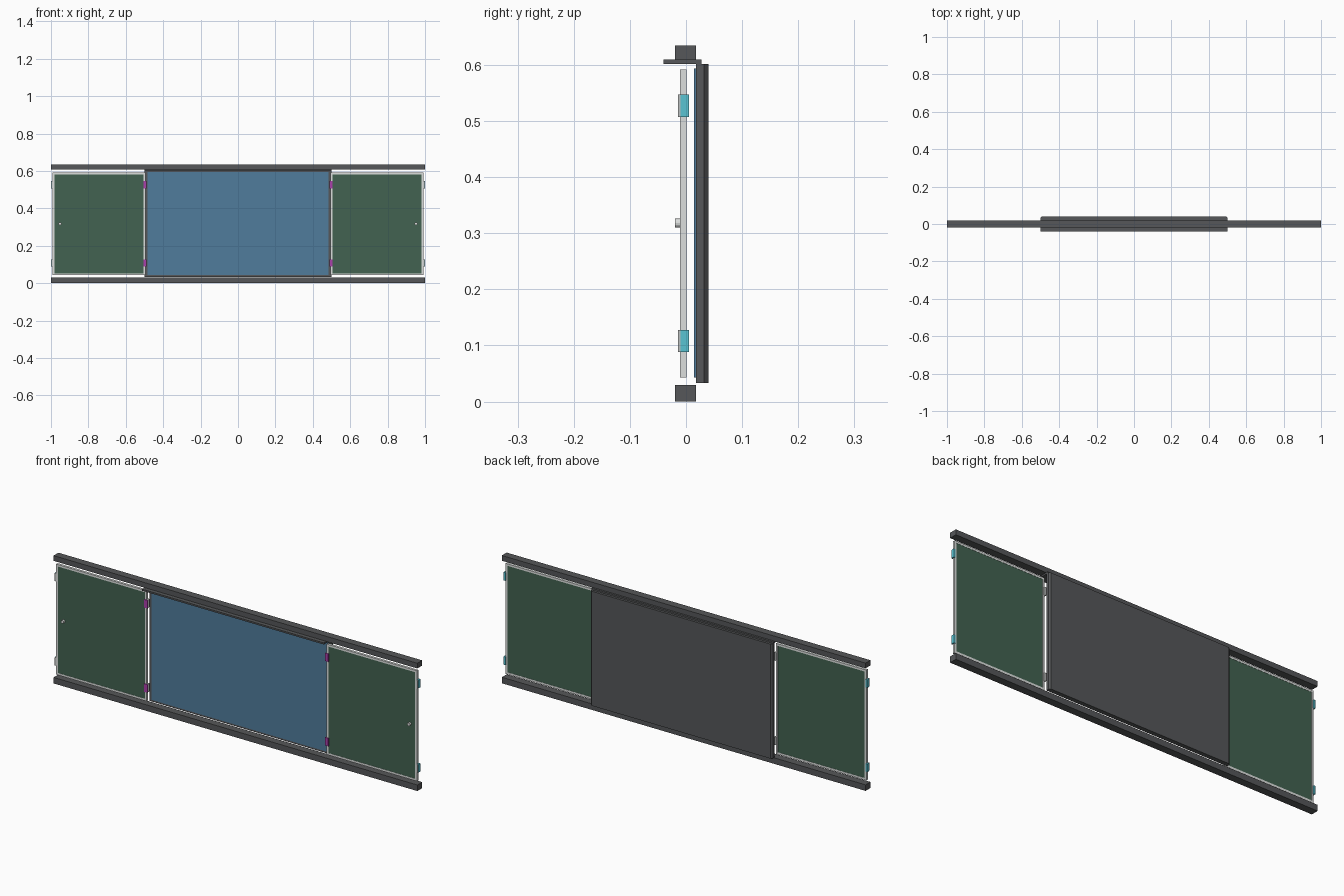
import bpy, bmesh, math

if "Cube" in bpy.data.objects:
    bpy.data.objects.remove(bpy.data.objects["Cube"])


def mat(name, rgb):
    m = bpy.data.materials.new(name)
    m.diffuse_color = (*rgb, 1)
    m.use_nodes = True
    m.node_tree.nodes["Principled BSDF"].inputs["Base Color"].default_value = m.diffuse_color
    return m


GREY = mat("dark_grey", (0.092, 0.095, 0.1))
GREEN = mat("board_green", (0.055, 0.122, 0.082))
BLUE = mat("screen_blue", (0.08, 0.2, 0.335))
WHITE = mat("trim_white", (0.72, 0.74, 0.73))
CYAN = mat("hinge_cyan", (0.1, 0.55, 0.65))
MAGENTA = mat("hinge_magenta", (0.4, 0.05, 0.4))
STEEL = mat("steel", (0.5, 0.52, 0.52))


def finish(name, bm, m):
    me = bpy.data.meshes.new(name)
    bm.to_mesh(me)
    bm.free()
    me.materials.append(m)
    ob = bpy.data.objects.new(name, me)
    bpy.context.collection.objects.link(ob)
    return ob


def boxes(name, m, *ranges):
    """One object from boxes given as (x0, x1, y0, y1, z0, z1)."""
    bm = bmesh.new()
    for x0, x1, y0, y1, z0, z1 in ranges:
        vs = bmesh.ops.create_cube(bm, size=1)["verts"]
        for v in vs:
            v.co.x = x0 if v.co.x < 0 else x1
            v.co.y = y0 if v.co.y < 0 else y1
            v.co.z = z0 if v.co.z < 0 else z1
    bmesh.ops.recalc_face_normals(bm, faces=bm.faces)
    return finish(name, bm, m)


def border(x0, x1, y0, y1, z0, z1, w):
    return [(x0, x0 + w, y0, y1, z0, z1), (x1 - w, x1, y0, y1, z0, z1),
            (x0 + w, x1 - w, y0, y1, z0, z0 + w),
            (x0 + w, x1 - w, y0, y1, z1 - w, z1)]


# Long rails and the ledge above the centre board
boxes("bottom_rail", GREY, (-1, 1, -0.02, 0.018, 0, 0.03))
boxes("top_rail", GREY, (-1, 1, -0.02, 0.018, 0.609, 0.635))
boxes("top_ledge", GREY, (-0.5, 0.5, -0.04, 0.028, 0.602, 0.61))

# Fixed centre board: back edges bevelled on the two sides only
bm = bmesh.new()
profile = [(-0.5, 0.018), (0.5, 0.018), (0.5, 0.032), (0.492, 0.04),
           (-0.492, 0.04), (-0.5, 0.032)]
face = bm.faces.new([bm.verts.new((x, y, 0.033)) for x, y in profile])
top = bmesh.ops.extrude_face_region(bm, geom=[face])["geom"]
for v in top:
    if isinstance(v, bmesh.types.BMVert):
        v.co.z = 0.602
bmesh.ops.recalc_face_normals(bm, faces=bm.faces)
finish("centre_board", bm, GREY)
boxes("centre_screen", BLUE, (-0.485, 0.485, 0.014, 0.018, 0.043, 0.594))

# Side doors with trim, hinges and knobs
HINGE_Z = [(0.088, 0.128), (0.507, 0.547)]
for side, s in (("left", -1), ("right", 1)):
    def span(a, b):
        return (min(s * a, s * b), max(s * a, s * b))

    x0, x1 = span(0.495, 0.992)
    boxes(side + "_door_trim", WHITE,
          *border(x0, x1, -0.011, 0.001, 0.043, 0.592, 0.01))
    boxes(side + "_door_panel", GREEN,
          (x0 + 0.009, x1 - 0.009, -0.010, 0.0, 0.051, 0.584))

    boxes(side + "_outer_hinges", CYAN,
          *[(*span(0.99, 1.0), -0.010, 0.005, a, b) for a, b in HINGE_Z])
    boxes(side + "_outer_hinge_fronts", STEEL,
          *[(*span(0.992, 0.998), -0.014, -0.010, a, b) for a, b in HINGE_Z])
    boxes(side + "_inner_hinges", MAGENTA,
          *[(*span(0.488, 0.506), -0.014, -0.009, a, b) for a, b in HINGE_Z])
    boxes(side + "_inner_hinge_backs", WHITE,
          *[(*span(0.489, 0.497), -0.009, 0.005, a, b) for a, b in HINGE_Z])

    bm = bmesh.new()
    bmesh.ops.create_cone(bm, cap_ends=True, segments=16, radius1=0.008,
                          radius2=0.008, depth=0.01)
    knob = finish(side + "_door_knob", bm, WHITE)
    knob.rotation_euler.x = math.pi / 2
    knob.location = (s * 0.952, -0.015, 0.318)
